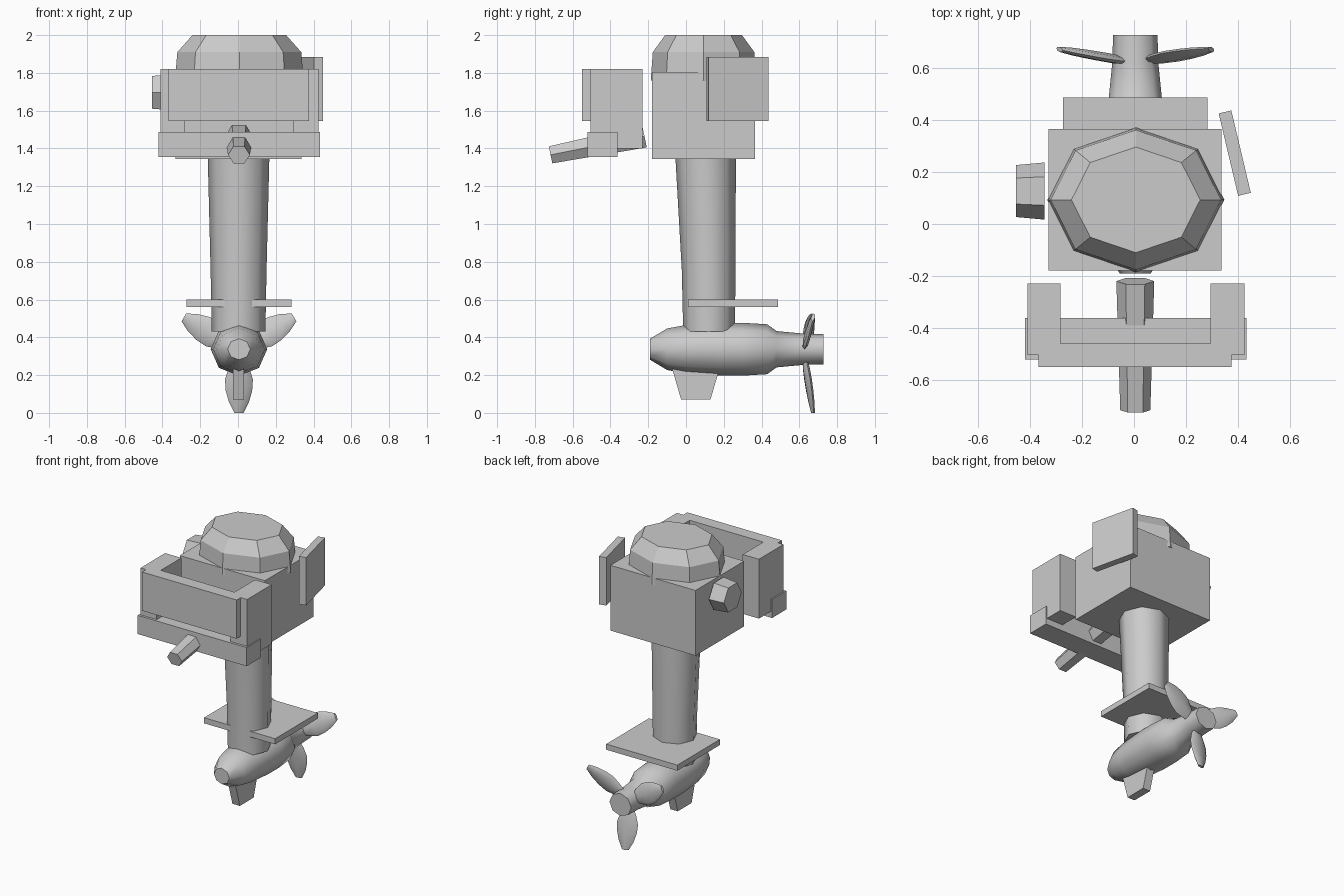
import bpy, bmesh
from math import sin, cos, pi, radians
from mathutils import Vector, Matrix

if "Cube" in bpy.data.objects:
    bpy.data.objects.remove(bpy.data.objects["Cube"], do_unlink=True)

grey = bpy.data.materials.new("plain grey")
grey.use_nodes = True
grey.diffuse_color = (0.6, 0.6, 0.6, 1)
grey.node_tree.nodes["Principled BSDF"].inputs["Base Color"].default_value = (0.6, 0.6, 0.6, 1)


def finish(name, bm, smooth=False):
    bmesh.ops.recalc_face_normals(bm, faces=bm.faces)
    mesh = bpy.data.meshes.new(name)
    bm.to_mesh(mesh)
    bm.free()
    mesh.materials.append(grey)
    ob = bpy.data.objects.new(name, mesh)
    bpy.context.collection.objects.link(ob)
    if smooth:
        bpy.ops.object.select_all(action='DESELECT')
        ob.select_set(True)
        bpy.context.view_layer.objects.active = ob
        bpy.ops.object.shade_smooth_by_angle(angle=radians(50))
    return ob


def box(name, x, y, z):
    """Box from (min, max) pairs."""
    bm = bmesh.new()
    bmesh.ops.create_cube(bm, size=1)
    for v in bm.verts:
        v.co = [a + (b - a) * (c + 0.5) for (a, b), c in zip((x, y, z), v.co)]
    return finish(name, bm)


def loft(name, rings, u, w, sides=8, smooth=True, turn=0):
    """Join elliptical rings (centre, radius along u, radius along w)."""
    bm = bmesh.new()
    u, w = Vector(u), Vector(w)
    loops = []
    for centre, ru, rw in rings:
        angles = [turn + 2 * pi * i / sides for i in range(sides)]
        loops.append([bm.verts.new(Vector(centre) + u * ru * cos(a) + w * rw * sin(a))
                      for a in angles])
    for lo, hi in zip(loops, loops[1:]):
        for i in range(sides):
            j = (i + 1) % sides
            bm.faces.new((lo[i], lo[j], hi[j], hi[i]))
    bm.faces.new(loops[0])
    bm.faces.new(loops[-1])
    return finish(name, bm, smooth)


X, Y, Z = (1, 0, 0), (0, 1, 0), (0, 0, 1)

# Powerhead and faceted cap
box("powerhead", (-0.33, 0.337), (-0.18, 0.365), (1.343, 1.805))
loft("powerhead_cap",
     [((0.007, 0.093, z), r, r * 0.82) for z, r in ((1.76, 0.341), (1.91, 0.328), (2.0, 0.248))],
     X, Y, smooth=False)

# Side panel, slightly turned, and the knob opposite
panel = box("side_panel", (-0.025, 0.025), (-0.163, 0.163), (1.546, 1.885))
panel.location = (0.388, 0.273, 0)
panel.rotation_euler.z = radians(13.3)
loft("side_knob", [((-0.345, 0.127, 1.697), 0.11, 0.11), ((-0.455, 0.127, 1.697), 0.1, 0.1)],
     Y, Z, sides=6)

# Mounting bracket
for side, x in (("right", (-0.41, -0.283)), ("left", (0.294, 0.425))):
    box(side + "_bracket_arm", x, (-0.505, -0.23), (1.40, 1.82))
box("bracket_plate", (-0.367, 0.375), (-0.55, -0.46), (1.546, 1.82))
box("bracket_bar", (-0.42, 0.433), (-0.522, -0.363), (1.356, 1.488))

# Tiller handle
tilt = Vector((0, -0.2, 0.98))
loft("tiller_handle", [((0.005, -0.717, 1.366), 0.058, 0.053), ((0.005, -0.22, 1.465), 0.073, 0.07)],
     X, tilt, sides=6)

# Leg and plate above the propeller
loft("leg",
     [((0.003, 0.122, 0.43), 0.142, 0.137), ((0.003, 0.12, 0.75), 0.148, 0.142),
      ((0.003, 0.104, 1.35), 0.163, 0.16)], X, Y)
box("cavitation_plate", (-0.273, 0.284), (0.01, 0.487), (0.56, 0.6))

# Gearcase with propeller shaft
profile = ((-0.19, 0.056), (-0.1, 0.11), (0.0, 0.128), (0.18, 0.14), (0.3, 0.14),
           (0.43, 0.132), (0.48, 0.096), (0.62, 0.083), (0.727, 0.08))
loft("gearcase", [((0.005, y, 0.337), r * 1.07, r) for y, r in profile], X, Z)

# Skeg fin
skeg = box("skeg", (-0.026, 0.032), (-0.5, 0.5), (0.07, 0.25))
for v in skeg.data.vertices:
    low = v.co.z < 0.1
    v.co.y = 0.052 + v.co.y * (0.155 if low else 0.26)

# Three propeller blades, leaning back towards the tips
blade = ((0.05, 0.03, 0.013), (0.1, 0.055, 0.018), (0.16, 0.074, 0.018),
         (0.22, 0.07, 0.017), (0.28, 0.053, 0.015), (0.337, 0.024, 0.01))
for n in range(3):
    a = -pi / 2 + n * 2 * pi / 3
    out = Vector((cos(a), 0, sin(a)))
    across = Vector((-sin(a), 0.15, cos(a)))
    rings = [(Vector((0.005, 0.622 + 0.15 * r, 0.337)) + out * r, w, t) for r, w, t in blade]
    loft("propeller_blade_%d" % (n + 1), rings, across, Y)
